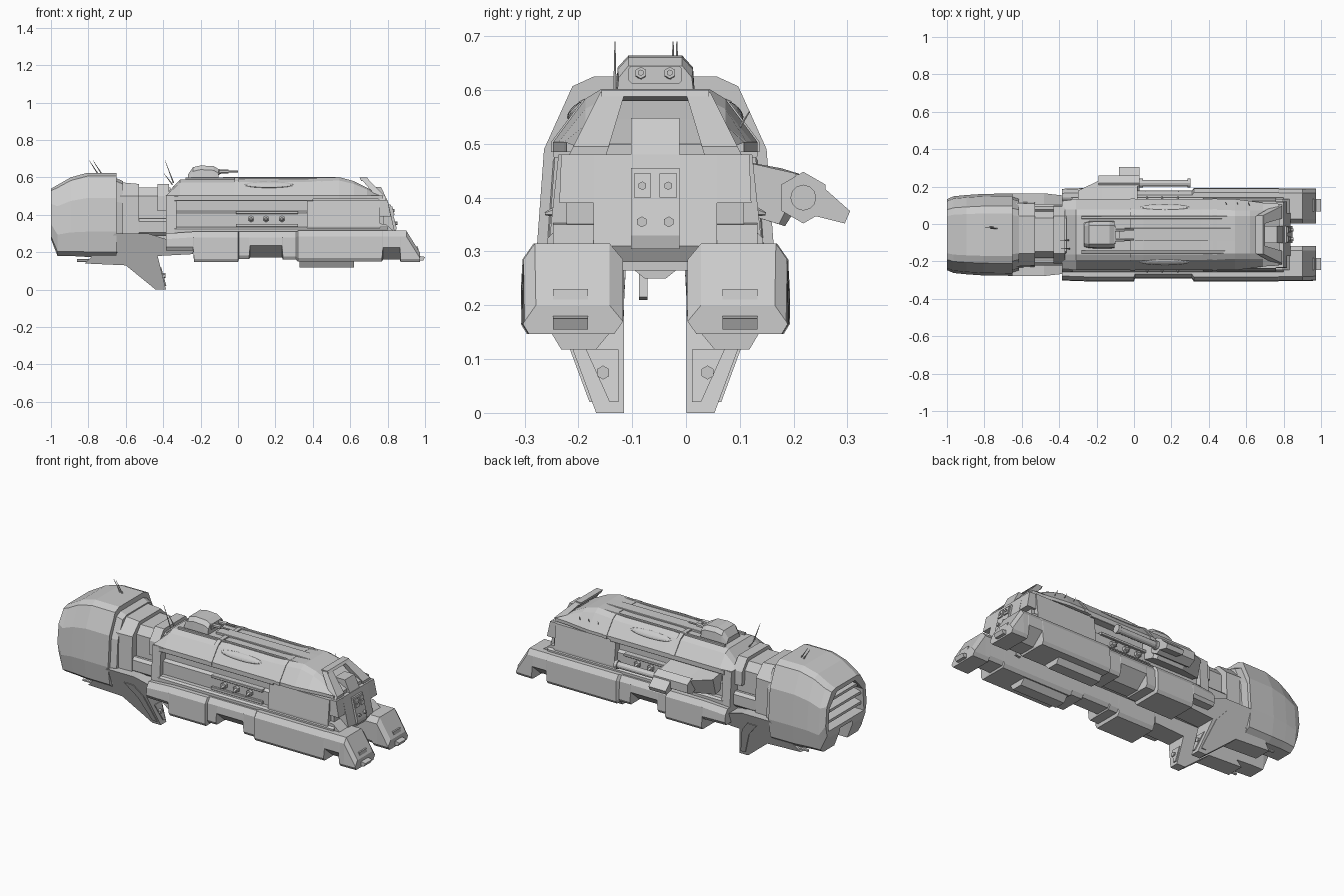
import bpy, bmesh, math
from mathutils import Matrix, Vector

cube = bpy.data.objects.get("Cube")
if cube:
    bpy.data.objects.remove(cube, do_unlink=True)

AXIS = -0.057   # y of the hull's plane of symmetry

grey = bpy.data.materials.new("hull_grey")
grey.use_nodes = True
grey.diffuse_color = (0.6, 0.6, 0.6, 1)
grey.node_tree.nodes["Principled BSDF"].inputs["Base Color"].default_value = (0.6, 0.6, 0.6, 1)


def finish(name, bm, mirror=False):
    """Turn a bmesh into an object, optionally with a copy across the symmetry plane."""
    if mirror:
        copy = bmesh.ops.duplicate(bm, geom=bm.verts[:] + bm.edges[:] + bm.faces[:])["geom"]
        for v in copy:
            if isinstance(v, bmesh.types.BMVert):
                v.co.y = -v.co.y
    bmesh.ops.recalc_face_normals(bm, faces=bm.faces)
    mesh = bpy.data.meshes.new(name)
    bm.to_mesh(mesh)
    bm.free()
    mesh.materials.append(grey)
    ob = bpy.data.objects.new(name, mesh)
    ob.location.y = AXIS
    bpy.context.collection.objects.link(ob)
    return ob


def loft(name, sections, mirror=False):
    """Skin (x, ring of (y, z)) sections along x and cap both ends."""
    bm = bmesh.new()
    rings = [[bm.verts.new((x, y, z)) for y, z in ring] for x, ring in sections]
    n = len(rings[0])
    for a, b in zip(rings, rings[1:]):
        for i in range(n):
            j = (i + 1) % n
            bm.faces.new((a[i], a[j], b[j], b[i]))
    bm.faces.new(rings[0])
    bm.faces.new(rings[-1])
    return finish(name, bm, mirror)


def sym(half):
    return list(half) + [(-y, z) for y, z in reversed(half)]


def block(name, x0, x1, y0, y1, z0, z1, c=0.002, mirror=False):
    """Box along x with chamfered long edges."""
    ring = [(y0 + c, z0), (y1 - c, z0), (y1, z0 + c), (y1, z1 - c),
            (y1 - c, z1), (y0 + c, z1), (y0, z1 - c), (y0, z0 + c)]
    return loft(name, [(x0, ring), (x1, ring)], mirror)


def prism(name, outline, inner, outer, mirror=True):
    """Side outline of (x, z), filled between two widths given as functions of z."""
    bm = bmesh.new()
    a = [bm.verts.new((x, inner(z), z)) for x, z in outline]
    b = [bm.verts.new((x, outer(z), z)) for x, z in outline]
    bm.faces.new(a)
    bm.faces.new(b)
    for i in range(len(a)):
        j = (i + 1) % len(a)
        bm.faces.new((a[i], a[j], b[j], b[i]))
    return finish(name, bm, mirror)


def rod(name, start, end, r0, r1=None, sides=6, mirror=False):
    bm = bmesh.new()
    p, q = Vector(start), Vector(end)
    turn = (q - p).to_track_quat('Z', 'Y').to_matrix().to_4x4()
    bmesh.ops.create_cone(bm, cap_ends=True, segments=sides, radius1=r0,
                          radius2=r0 if r1 is None else r1, depth=(q - p).length,
                          matrix=Matrix.Translation((p + q) / 2) @ turn)
    return finish(name, bm, mirror)


# Rear engine block with an open channel underneath and a hollowed exhaust
def engine_ring(w, z0, z1):
    shape = [(.52, 1), (.70, .96), (.94, .70), (1, .30), (.93, .06), (.78, 0)]
    side = [(w * a, z0 + (z1 - z0) * t) for a, t in shape]
    return sym(side + [(.06, z0), (.055, max(.265, z0 + .02))])

engine = loft("engine_block", [
    (-1.0, engine_ring(.19, .27, .54)), (-.965, engine_ring(.205, .18, .56)),
    (-.895, engine_ring(.212, .18, .60)), (-.805, engine_ring(.218, .175, .625)),
    (-.65, engine_ring(.22, .175, .625))])
vent = sym([(.085, .515), (.155, .44), (.165, .31)])
cutter = loft("exhaust_cutter", [(-1.1, vent), (-.9, vent)])
cutter.hide_render = True
cutter.hide_viewport = True
cut = engine.modifiers.new("exhaust", 'BOOLEAN')
cut.operation = 'DIFFERENCE'
cut.solver = 'EXACT'
cut.object = cutter
for z in (.345, .405, .465):
    prism("exhaust_slat", [(-.985, z), (-.89, z + .025), (-.89, z + .04), (-.985, z + .015)],
          lambda z: 0, lambda z: .16 - max(0, z - .44) * .9)
loft("engine_front_collar", [(-.66, engine_ring(.205, .17, .60)), (-.615, engine_ring(.19, .19, .58))])

# Neck between engine and hull
loft("neck_rear", [(-.64, sym([(.10, .575), (.17, .50), (.18, .19), (.06, .19), (.055, .265)])),
                   (-.53, sym([(.10, .565), (.165, .50), (.175, .19), (.06, .19), (.055, .265)]))])
loft("neck_core", [(x, sym([(.09, .545), (.125, .50), (.13, .265)])) for x in (-.55, -.36)])
loft("neck_collar", [(x, sym([(.10, .565), (.15, .50), (.155, .42)])) for x in (-.43, -.37)])
block("neck_pipe", -.54, -.38, .12, .165, .29, .38, .015, True)

# Swept lower fins with lamps
prism("lower_fin", [(-.82, .14), (-.66, .30), (-.48, .30), (-.24, .225), (-.24, .19),
                    (-.43, .18), (-.385, 0), (-.44, 0), (-.60, .13)],
      lambda z: .058, lambda z: .110 + .37 * z)
prism("fin_rib", [(-.56, .24), (-.50, .24), (-.45, .18), (-.40, .02), (-.43, .02), (-.49, .16)],
      lambda z: .06, lambda z: .115 + .37 * z)
prism("fin_lamp_frame", [(-.435, .118), (-.41, .118), (-.383, .02), (-.42, .02)],
      lambda z: .068, lambda z: .076 + .45 * z)
rod("fin_lamp", (-.44, .097, .075), (-.388, .097, .075), .013, mirror=True)
rod("rear_lower_gun", (-.86, .15, .155), (-.72, .15, .155), .008, mirror=True)


# Lower side pods, with recesses bevelled into the outer lower edge
def pod_ring(z0, z1, w, cut_w=.011, cut_z=.018):
    return [(.085, z1), (w - .024, z1), (w - .003, z1 - .03), (w, z0 + cut_z),
            (w - cut_w, z0), (.076, z0), (.062, z0 + .02), (.06, z1 - .03)]

plain, recess = (.011, .018), (.075, .065)
steps = [(-.385, .21, .30, .245, plain), (-.24, .21, .31, .25, plain), (-.235, .147, .31, .25, plain),
         (0, .147, .31, .25, plain), (.005, .165, .31, .235, plain), (.06, .165, .31, .235, plain),
         (.065, .172, .31, .235, recess), (.235, .172, .31, .235, recess),
         (.24, .16, .31, .235, plain), (.31, .16, .31, .235, plain), (.32, .15, .315, .25, plain),
         (.77, .15, .315, .25, plain), (.775, .16, .315, .248, recess),
         (.865, .16, .315, .248, recess), (.87, .147, .315, .248, plain),
         (.90, .147, .315, .248, plain), (.972, .147, .20, .246, plain)]
loft("side_pod", [(x, pod_ring(z0, z1, w, *c)) for x, z0, z1, w, c in steps], True)
keel = [(.075, .16), (.20, .16), (.175, .118), (.11, .118)]
loft("pod_keel", [(x, keel) for x in (.33, .62)], True)
prism("pod_nose_step", [(.90, .23), (.962, .23), (.97, .18), (1.0, .175), (.99, .155), (.90, .155)],
      lambda z: .125, lambda z: .19)

# Middle hull: recessed core, end casings, ledges
loft("hull_core", [(x, sym([(.145, .50), (.145, .42), (.165, .41), (.165, .30), (.06, .265)]))
                   for x in (-.38, .78)])
loft("rear_casing", [(x, sym([(.185, .50), (.20, .30), (.20, .27)])) for x in (-.385, -.33)])
loft("front_casing", [(x, sym([(.18, .48), (.195, .34), (.195, .29)])) for x in (.37, .76)])
block("lower_ledge", -.34, .80, .12, .20, .29, .335, .01, True)
block("upper_ledge", -.34, .40, .12, .19, .475, .50, mirror=True)
block("gun_window_sill", -.01, .32, .15, .178, .335, .352, mirror=True)
block("gun_window_lintel", -.01, .32, .15, .178, .405, .42, mirror=True)
for x in (.07, .15, .235):
    rod("side_gun_base", (x, .15, .378), (x, .182, .378), .019, mirror=True)
    rod("side_gun_tip", (x, .18, .375), (x, .205, .37), .012, .003, mirror=True)

# Nose: central wedge with cheeks above and below a corner notch
prism("nose_center", [(.70, .48), (.80, .48), (.82, .39), (.838, .31), (.82, .28), (.70, .28)],
      lambda z: -.115, lambda z: .115, False)
prism("nose_upper_cheek", [(.74, .48), (.80, .48), (.818, .39), (.74, .39)],
      lambda z: .10, lambda z: .178 - .04 * (z - .4))
prism("nose_lower_cheek", [(.74, .355), (.79, .35), (.838, .31), (.82, .29), (.74, .29)],
      lambda z: .10, lambda z: .19)


# Upper hull with bevelled shoulders
def roof_ring(z, w=.19, top=.105):
    return sym([(top, z), (top + .03, z - .018 * (z - .48) / .12), (w, .503), (w, .485)])

loft("upper_hull", [(-.385, roof_ring(.51, .18)), (-.31, roof_ring(.588)), (0, roof_ring(.59)),
                    (.05, roof_ring(.594)), (.36, roof_ring(.592)), (.54, roof_ring(.602, .19, .10)),
                    (.62, roof_ring(.58, .18, .10)), (.69, roof_ring(.545, .17, .10)),
                    (.775, roof_ring(.50, .165, .12))])
for x in (-.02, .42):
    loft("roof_band", [(x + d, roof_ring(.598, .194, .106)) for d in (0, .025)])
block("roof_spine", -.08, .54, -.035, .035, .58, .602)
block("roof_rail", -.28, .52, .085, .10, .58, .6, mirror=True)
for s in (-1, 1):
    bm = bmesh.new()
    bmesh.ops.create_uvsphere(bm, u_segments=20, v_segments=8, radius=1,
                              matrix=Matrix.Translation((.165, s * .147, .561))
                              @ Matrix.Rotation(-s * .8, 4, 'X') @ Matrix.Diagonal((.135, .022, .01, 1)))
    finish("roof_blister", bm)

# Nose brace and face plates
slope = [(.655, .595), (.69, .595), (.79, .495), (.79, .48), (.755, .48)]
prism("nose_brace", slope, lambda z: .055 + .3 * (.6 - z), lambda z: .10 + .5 * (.6 - z))
prism("brace_crossbar", [(.65, .60), (.69, .60), (.70, .588), (.66, .58)],
      lambda z: -.10, lambda z: .10, False)
prism("nose_hatch", [(.70, .548), (.765, .548), (.80, .475), (.72, .475)],
      lambda z: -.045, lambda z: .045, False)
prism("nose_face_plate", [(.79, .455), (.816, .455), (.848, .33), (.842, .305), (.80, .305)],
      lambda z: -.045, lambda z: .045, False)
prism("nose_panel", [(.80, .445), (.825, .445), (.837, .40), (.80, .40)],
      lambda z: .008, lambda z: .04)
rod("nose_lamp", (.82, .025, .355), (.852, .025, .355), .01, mirror=True)
rod("panel_stud", (.82, .024, .422), (.837, .024, .422), .008, mirror=True)

# Belly fairing and hook
loft("belly_fairing", [(x, sym([(.058, .29), (.045, .27), (.02, .25)])) for x in (-.35, .76)])
prism("belly_hook", [(.66, .26), (.72, .26), (.73, .215), (.70, .21), (.69, .24)],
      lambda z: -.03, lambda z: -.015, False)

# Roof turret with twin guns
loft("turret", [(x, sym([(t, z), (w, z - .022), (w + .004, .585)])) for x, z, t, w in
                ((-.268, .615, .045, .06), (-.24, .655, .05, .068),
                 (-.20, .664, .05, .07), (-.13, .66, .05, .07), (-.105, .645, .05, .068))])
block("turret_visor", -.12, -.098, -.05, .05, .612, .645, .006)
rod("turret_gun", (-.11, .027, .63), (-.05, .027, .632), .011, mirror=True)
rod("turret_barrel", (-.06, .027, .632), (0, .027, .632), .006, mirror=True)


# Gun arm on the left side
def arm_ring(f):
    return [(.15, .47), (.185 + .112 * f, .47 - .035 * f), (.185 + .056 * f, .365 - .018 * f), (.15, .375)]

loft("gun_arm", [(-.30, arm_ring(.45)), (-.17, arm_ring(1)), (.0, arm_ring(1)), (.02, arm_ring(.8))])
rod("gun_housing", (-.19, .275, .40), (.03, .275, .40), .048)
loft("gun_wing", [(x, [(.26, .445), (.30, .43), (.362, .375), (.352, .352), (.28, .37)])
                  for x in (-.08, .03)])
rod("gun_barrel", (.02, .275, .40), (.30, .275, .40), .018, sides=12)
for x in (.03, .285):
    rod("barrel_ring", (x, .275, .40), (x + .018, .275, .40), .024, sides=12)

# Antennas
for x, y, z, high in ((-.73, .033, .62, .69), (-.75, .04, .62, .69),
                      (-.345, -.075, .57, .69), (-.35, -.03, .56, .62)):
    rod("antenna", (x, y, z), (x - .045, y, high), .004, .001, 5)
for x in (.50, .56, .62):
    rod("roof_whisker", (x, .15, .52), (x - .01, .175, .56), .003, .001, 5)
